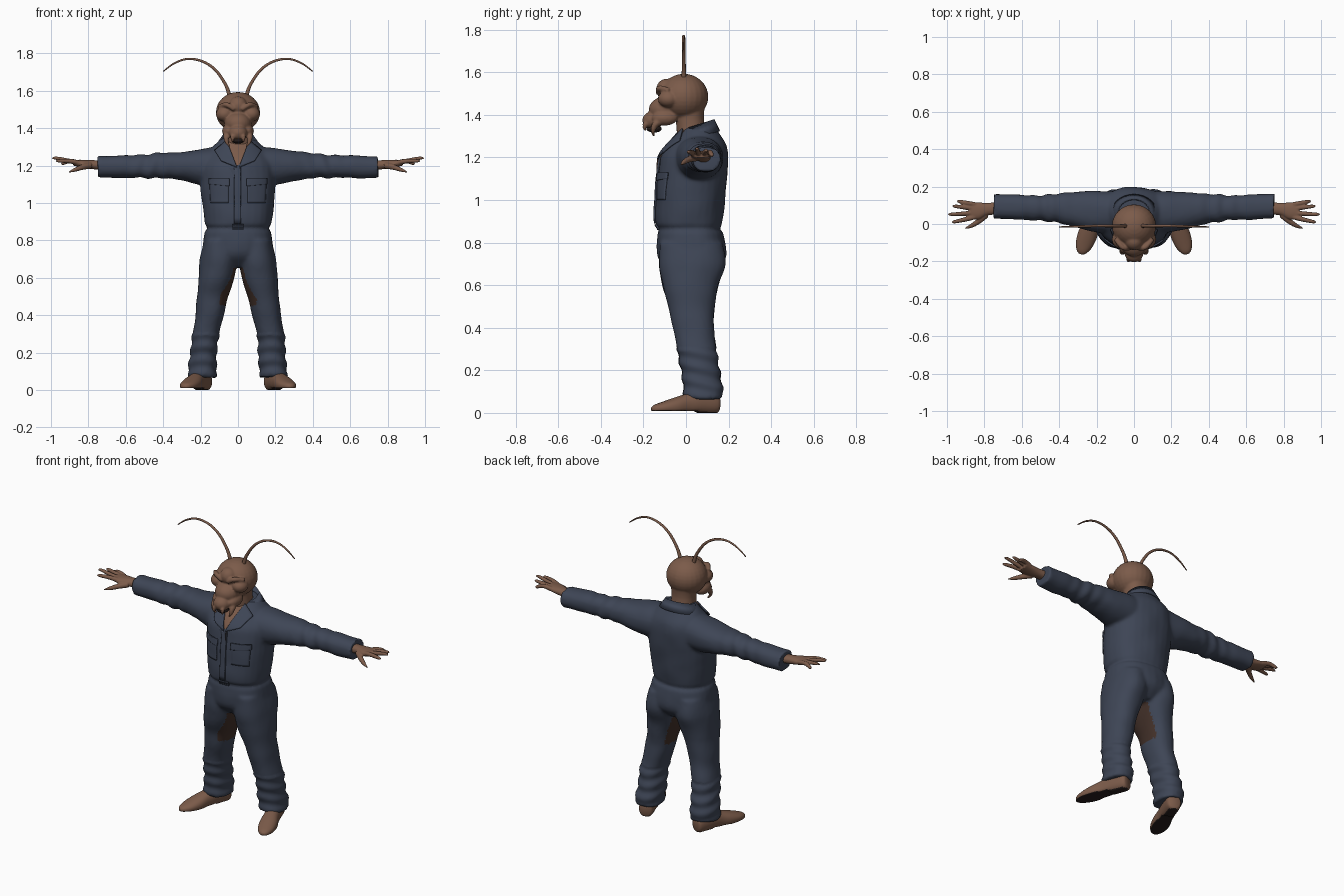
import bpy, bmesh, math
from mathutils import Vector, Matrix, noise
from mathutils.bvhtree import BVHTree

if "Cube" in bpy.data.objects:
    bpy.data.objects.remove(bpy.data.objects["Cube"])


def material(name, rgb):
    m = bpy.data.materials.new(name)
    m.use_nodes = True
    m.diffuse_color = (*rgb, 1)
    m.node_tree.nodes["Principled BSDF"].inputs["Base Color"].default_value = (*rgb, 1)
    return m


SKIN = material("brown skin", (0.2, 0.105, 0.068))
SUIT = material("navy cloth", (0.048, 0.06, 0.092))
DARK = material("dark brown lining", (0.055, 0.03, 0.022))
BLACK = material("sole black", (0.02, 0.013, 0.012))


def finish(name, bm, mats, rule=None):
    bmesh.ops.recalc_face_normals(bm, faces=bm.faces)
    me = bpy.data.meshes.new(name)
    for m in mats:
        me.materials.append(m)
    for f in bm.faces:
        f.smooth = True
        f.material_index = rule(f) if rule else 0
    bm.to_mesh(me)
    bm.free()
    ob = bpy.data.objects.new(name, me)
    bpy.context.collection.objects.link(ob)
    return ob


def interpolate(rows, steps):
    # Catmull-Rom spline through rows of numbers
    out, last = [], len(rows) - 1
    for i in range(last):
        a, b, c, d = (rows[min(max(i + k, 0), last)] for k in (-1, 0, 1, 2))
        for s in range(steps):
            t = s / steps
            out.append([q + 0.5 * t * (r - p + t * (2 * p - 5 * q + 4 * r - w + t * (3 * (q - r) + w - p)))
                        for p, q, r, w in zip(a, b, c, d)])
    return out + [list(rows[-1])]


def skin_rings(bm, rings):
    rings = [[bm.verts.new(p) for p in ring] for ring in rings]
    n = len(rings[0])
    for a, b in zip(rings, rings[1:]):
        for i in range(n):
            bm.faces.new((a[i], a[(i + 1) % n], b[(i + 1) % n], b[i]))
    bm.faces.new(rings[0])
    bm.faces.new(rings[-1])


def loft(bm, axis, rows, side=1, power=0.9, n=28):
    # rows: position on axis, two centre values, two radii
    order = {"x": (0, 1, 2), "y": (1, 0, 2), "z": (2, 0, 1)}[axis]
    rings = []
    for pos, cu, cv, ru, rv in interpolate(rows, 4):
        ring = []
        for i in range(n):
            c, s = math.cos(math.tau * i / n), math.sin(math.tau * i / n)
            p = [0, 0, 0]
            for k, val in zip(order, (pos, cu + ru * math.copysign(abs(c) ** power, c),
                                      cv + rv * math.copysign(abs(s) ** power, s))):
                p[k] = val
            ring.append((p[0] * side, p[1], p[2]))
        rings.append(ring)
    skin_rings(bm, rings)


def tube(bm, pts, side=1, n=10):
    # pts: x, y, z, radius
    pts = interpolate(pts, 5)
    rings = []
    for i, (x, y, z, r) in enumerate(pts):
        d = Vector(pts[min(i + 1, len(pts) - 1)][:3]) - Vector(pts[max(i - 1, 0)][:3])
        q = d.to_track_quat("Z", "Y")
        ring = [Vector((x, y, z)) + q @ Vector((r * math.cos(math.tau * k / n), r * math.sin(math.tau * k / n), 0))
                for k in range(n)]
        rings.append([(p.x * side, p.y, p.z) for p in ring])
    skin_rings(bm, rings)


def ball(bm, centre, radii):
    m = Matrix.Translation(centre) @ Matrix.Diagonal((*radii, 1))
    bmesh.ops.create_uvsphere(bm, u_segments=24, v_segments=16, radius=1, matrix=m)


def fuse(name, bm, voxel, smooth):
    # blend overlapping closed parts into one surface
    ob = finish(name + "_base", bm, [])
    mod = ob.modifiers.new("blend", "REMESH")
    mod.mode, mod.voxel_size = "VOXEL", voxel
    mod = ob.modifiers.new("soften", "SMOOTH")
    mod.factor, mod.iterations = 0.5, smooth
    me = bpy.data.meshes.new_from_object(ob.evaluated_get(bpy.context.evaluated_depsgraph_get()))
    out = bmesh.new()
    out.from_mesh(me)
    bpy.data.objects.remove(ob)
    bpy.data.meshes.remove(me)
    out.normal_update()
    return out


# Coveralls: torso, hips, legs and sleeves
bm = bmesh.new()
loft(bm, "z", [(.84, 0, .015, .165, .145), (.89, 0, .013, .18, .155), (1, 0, .02, .19, .162),
               (1.1, 0, .03, .2, .163), (1.2, 0, .04, .2, .16), (1.26, 0, .055, .17, .135),
               (1.31, 0, .06, .125, .1), (1.345, 0, .06, .085, .078)])
loft(bm, "z", [(.9, 0, .015, .17, .145), (.8, 0, .025, .185, .163), (.72, 0, .03, .18, .155), (.66, 0, .03, .1, .1)])
for s in (-1, 1):
    loft(bm, "z", [(.8, .09, .025, .09, .15), (.7, .102, .03, .1, .157), (.6, .115, .02, .096, .132),
                   (.5, .136, .027, .083, .108), (.4, .152, .035, .078, .097), (.3, .172, .05, .071, .092),
                   (.2, .182, .067, .072, .092), (.1, .188, .08, .077, .092), (.07, .188, .08, .075, .09)], s)
    loft(bm, "x", [(.1, .06, 1.2, .115, .1), (.2, .065, 1.195, .11, .097), (.3, .075, 1.197, .096, .078),
                   (.4, .083, 1.2, .079, .068), (.5, .086, 1.195, .068, .062), (.6, .09, 1.193, .066, .06),
                   (.75, .095, 1.193, .068, .06)], s)
bm = fuse("coveralls", bm, .01, 4)
for v in bm.verts:
    # cloth folds, waist seam
    x, y, z = v.co
    d = .006 * noise.noise(v.co * 9)
    if abs(x) > .25 and z > 1:
        d += .004 * math.sin(abs(x) * 75 + z * 25) * math.exp(-((abs(x) - .47) / .1) ** 2)
    elif z < .3:
        d += .004 * math.sin(z * 90 + y * 20)
    elif abs(x) < .21:
        d -= .008 * math.exp(-((z - .865) / .012) ** 2)
    v.co += v.normal * d


def inner_thigh(f):
    c = f.calc_center_median()
    return int(.45 < c.z < .68 and abs(c.x) < .1 and f.normal.x * c.x < -.5 * abs(c.x) and -.07 < c.y < .1)


bm.normal_update()
tree = BVHTree.FromBMesh(bm)
finish("coveralls", bm, [SUIT, DARK], inner_thigh)


def cloth_plate(name, corners, mat, lift=.005, n=10):
    # thin plate draped on the front of the coveralls, corners as x, z
    bm = bmesh.new()
    a, b, c, d = (Vector(p) for p in corners)
    grid = []
    for i in range(n + 1):
        row = []
        for j in range(n + 1):
            p = a.lerp(b, j / n).lerp(d.lerp(c, j / n), i / n)
            hit = tree.ray_cast(Vector((p.x, -1, p.y)), Vector((0, 1, 0)))[0]
            row.append(bm.verts.new((p.x, (hit.y if hit else -.02) - lift, p.y)))
        grid.append(row)
    for r, q in zip(grid, grid[1:]):
        for j in range(n):
            bm.faces.new((r[j], r[j + 1], q[j + 1], q[j]))
    bmesh.ops.remove_doubles(bm, verts=bm.verts, dist=.0005)
    ob = finish(name, bm, [mat])
    mod = ob.modifiers.new("thickness", "SOLIDIFY")
    mod.thickness, mod.offset = .008, 0


cloth_plate("chest_opening", [(-.07, 1.325), (.07, 1.325), (.002, 1.19), (-.002, 1.19)], SKIN, .003)
cloth_plate("front_placket", [(-.02, 1.2), (.015, 1.2), (.015, .89), (-.02, .89)], SUIT)
cloth_plate("belt_tab", [(-.03, .885), (.03, .885), (.03, .86), (-.03, .86)], SUIT)
for s, side in ((1, "left"), (-1, "right")):
    cloth_plate(side + "_lapel", [(s * .06, 1.335), (s * .125, 1.28), (s * .09, 1.225), (s * .005, 1.19)], SUIT, .012)
    cloth_plate(side + "_pocket", [(s * .05, 1.11), (s * .15, 1.11), (s * .145, 1), (s * .05, 1)], SUIT, .002)
    cloth_plate(side + "_pocket_flap", [(s * .045, 1.13), (s * .155, 1.13), (s * .155, 1.1), (s * .045, 1.09)], SUIT, .006)

# Raised front flap with its dark inner edge
bm = bmesh.new()
edge = [(-.05, 1.25), (-.105, 1.235), (-.137, 1.19), (-.14, 1.1), (-.12, 1.06), (-.05, 1.06)]
skin_rings(bm, [[(x, y + dy, z) for y, z in edge] for x, dy in ((.012, 0), (-.1, .035))])
flap = finish("front_flap", bm, [SUIT, DARK], lambda f: int(f.normal.x > .9))
for p in flap.data.polygons:
    p.use_smooth = False

# Collar band, open at the front
bm = bmesh.new()
rows = []
for t in range(25):
    a = math.radians(-50 + 280 * t / 24)
    c, s = math.cos(a), math.sin(a)
    top = 1.355 + .025 * s
    rows.append([bm.verts.new(p) for p in ((.082 * c, .05 + .075 * s, top - .06), (.086 * c, .055 + .078 * s, top),
                                           (.125 * c, .055 + .105 * s, top - .055))])
for a, b in zip(rows, rows[1:]):
    for k in (0, 1):
        bm.faces.new((a[k], b[k], b[k + 1], a[k + 1]))
collar = finish("collar", bm, [SUIT])
collar.modifiers.new("thickness", "SOLIDIFY").thickness = .01

# Head: skull, brow, bulging eyes, muzzle, cheeks and hooked jaws
bm = bmesh.new()
ball(bm, (0, -.01, 1.485), (.118, .115, .108))
ball(bm, (0, -.09, 1.52), (.05, .05, .05))
ball(bm, (0, -.1, 1.425), (.072, .075, .06))
ball(bm, (0, -.155, 1.375), (.05, .05, .042))
loft(bm, "z", [(1.45, 0, .02, .08, .07), (1.38, 0, .018, .07, .066), (1.28, 0, .03, .075, .07)])
for s in (-1, 1):
    ball(bm, (s * .072, -.082, 1.475), (.046, .05, .04))
    ball(bm, (s * .05, -.1, 1.385), (.035, .06, .035))
    tube(bm, [(.02, -.13, 1.5, .012), (.06, -.125, 1.525, .014), (.1, -.08, 1.515, .012)], s)
    tube(bm, [(.05, -.1, 1.38, .02), (.062, -.14, 1.36, .018), (.06, -.155, 1.325, .011),
              (.042, -.15, 1.3, .005)], s)
    tube(bm, [(.02, -.17, 1.37, .018), (.03, -.195, 1.35, .012), (.026, -.19, 1.325, .006)], s)
finish("head", fuse("head", bm, .006, 3), [SKIN])
bm = bmesh.new()
ball(bm, (0, -.15, 1.335), (.036, .036, .018))
finish("mouth", bm, [BLACK])

for s, side in ((1, "left"), (-1, "right")):
    # Antenna
    bm = bmesh.new()
    tube(bm, [(.045, -.01, 1.57, .012), (.065, -.01, 1.63, .009), (.12, -.01, 1.71, .008), (.19, -.01, 1.757, .007),
              (.27, -.012, 1.77, .006), (.34, -.014, 1.747, .005), (.4, -.016, 1.703, .003)], s)
    finish(side + "_antenna", bm, [SKIN])

    # Hand with spread, pointed fingers
    bm = bmesh.new()
    loft(bm, "x", [(.7, .085, 1.2, .035, .026), (.78, .08, 1.205, .033, .024), (.83, .07, 1.21, .045, .021),
                   (.88, .07, 1.215, .044, .016)], s)
    for y0, y1, tip, z1 in ((.104, .122, .935, 1.21), (.082, .095, .968, 1.232), (.06, .052, .995, 1.24),
                            (.038, .012, .97, 1.225)):
        tube(bm, [(.85, y0, 1.215, .013), (.9, (y0 + y1) / 2, 1.224, .0125), (.945 * .4 + tip * .6, y1, z1, .009),
                  (tip, y1, z1 - .005, .003)], s)
    tube(bm, [(.79, .05, 1.2, .018), (.83, .015, 1.192, .015), (.87, -.01, 1.178, .011), (.905, -.024, 1.165, .003)], s)
    finish(side + "_hand", fuse("hand", bm, .004, 2), [SKIN])

    # Shoe with flat sole and heel, turned outwards
    bm = bmesh.new()
    loft(bm, "y", [(.018, 0, .045, .03, .035), (0, 0, .045, .042, .05), (-.08, 0, .05, .045, .055),
                   (-.14, 0, .04, .045, .05), (-.2, 0, .03, .052, .042), (-.26, 0, .024, .046, .028),
                   (-.3, 0, .02, .028, .018), (-.315, 0, .018, .01, .008)])
    for v in bm.verts:
        v.co.z = max(v.co.z, 0 if v.co.y > -.09 else .01)
    turn = Matrix.Translation((s * .178, .135, 0)) @ Matrix.Rotation(s * math.radians(20), 4, "Z")
    bmesh.ops.transform(bm, matrix=turn, verts=bm.verts)
    finish(side + "_shoe", bm, [SKIN, BLACK], lambda f: int(f.normal.z < -.8))
